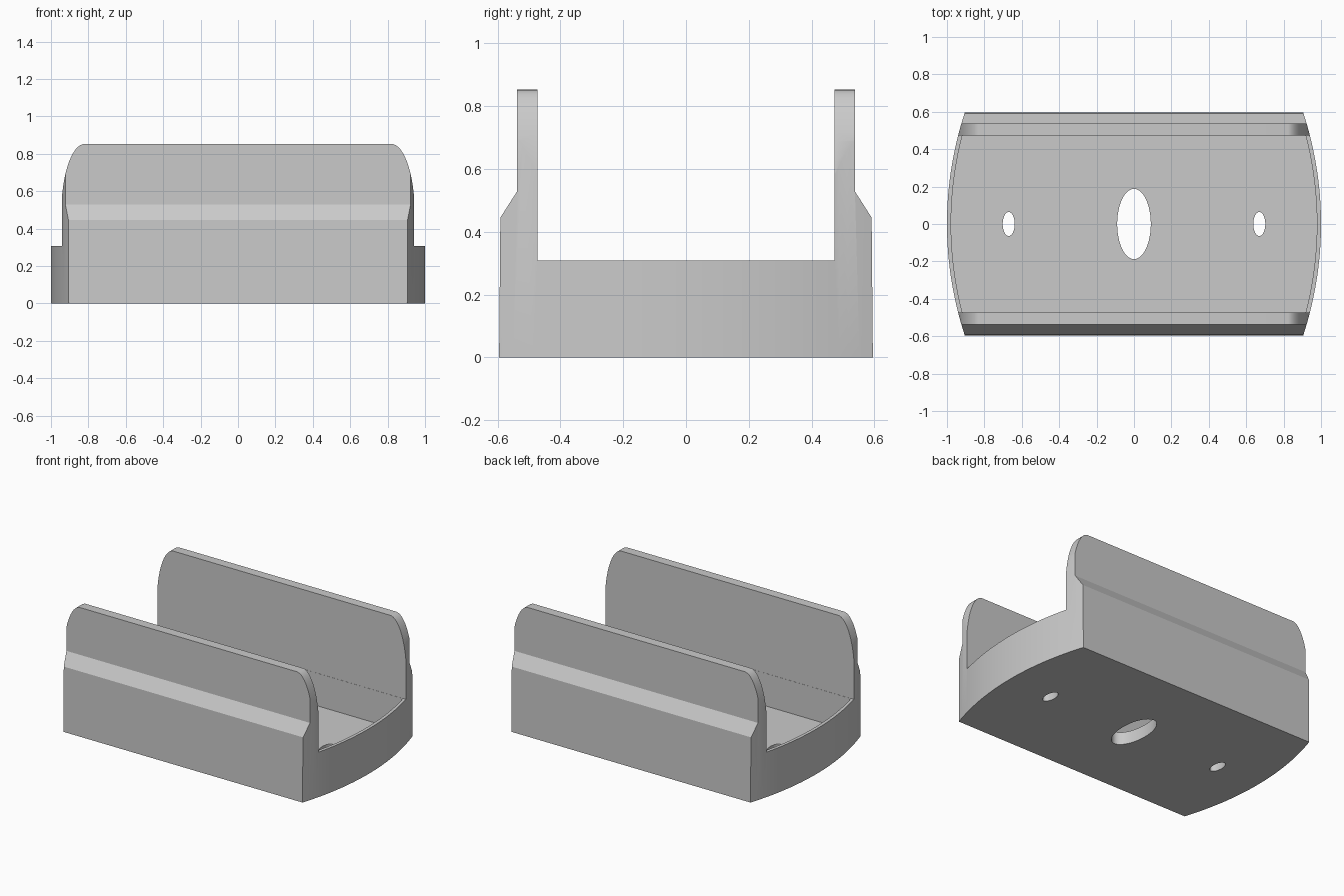
import bpy, bmesh
from math import sin, cos, pi, sqrt

default = bpy.data.objects.get("Cube")
if default:
    bpy.data.objects.remove(default, do_unlink=True)

grey = bpy.data.materials.new("plain grey")
grey.use_nodes = True
colour = (0.59, 0.59, 0.59, 1)
grey.diffuse_color = colour
grey.node_tree.nodes["Principled BSDF"].inputs["Base Color"].default_value = colour


def prism(name, outline, axis, low, high):
    """Extrude a 2D outline along one axis; the outline uses the other two in order."""
    bm = bmesh.new()
    verts = []
    for a, b in outline:
        co = [a, b]
        co.insert(axis, low)
        verts.append(bm.verts.new(co))
    face = bm.faces.new(verts)
    moved = bmesh.ops.extrude_face_region(bm, geom=[face])["geom"]
    offset = [0, 0, 0]
    offset[axis] = high - low
    bmesh.ops.translate(bm, vec=offset, verts=[v for v in moved if isinstance(v, bmesh.types.BMVert)])
    bmesh.ops.recalc_face_normals(bm, faces=bm.faces)
    mesh = bpy.data.meshes.new(name)
    bm.to_mesh(mesh)
    bm.free()
    mesh.materials.append(grey)
    obj = bpy.data.objects.new(name, mesh)
    bpy.context.collection.objects.link(obj)
    return obj


def combine(target, tool, operation):
    """Apply a boolean and discard the tool."""
    tool.hide_render = True
    mod = target.modifiers.new(operation, "BOOLEAN")
    mod.operation = operation
    mod.solver = "EXACT"
    mod.object = tool
    bpy.context.view_layer.objects.active = target
    bpy.ops.object.modifier_apply(modifier=mod.name)
    bpy.data.objects.remove(tool, do_unlink=True)


def mirrored(half):
    """Close a right-hand outline with its mirror image."""
    return half + [(-a, b) for a, b in reversed(half)]


def bowed_plan(radius, half_width, steps=40):
    """Plan outline whose two ends bulge outward as shallow arcs."""
    half = []
    for i in range(steps + 1):
        y = half_width * (2 * i / steps - 1)
        half.append((sqrt(radius ** 2 - y ** 2) - (RADIUS - 1), y))
    return mirrored(half)


def ellipse(cx, rx, ry, steps=48):
    return [(cx + rx * cos(2 * pi * i / steps), ry * sin(2 * pi * i / steps)) for i in range(steps)]


RADIUS, INNER, FLOOR, RIM, TOP = 1.91, 0.473, 0.085, 0.308, 0.852

# Channel with shouldered side walls
section = mirrored([(0.595, 0), (0.591, 0.445), (0.538, 0.528), (0.538, TOP), (INNER, TOP), (INNER, RIM)])
body = prism("cradle_body", section, 0, -1.1, 1.1)

# Bowed ends
combine(body, prism("end_bow", bowed_plan(RADIUS, 0.65), 2, -0.1, 1), "INTERSECT")

# Rounded upper wall corners, the top edge kept just clear of the wall tops
corner = [(1.05, -0.1), (1.05, 0.4), (0.945, 0.4)]
for i in range(17):
    t = pi / 2 * i / 16
    corner.append((0.82 + 0.125 * cos(t), 0.48 + (TOP + 0.0005 - 0.48) * sin(t)))
combine(body, prism("wall_rounding", mirrored(corner), 1, -0.8, 0.8), "INTERSECT")

# Sunken floor, leaving a thin rim at each end
combine(body, prism("floor_recess", bowed_plan(RADIUS - 0.022, INNER - 0.001), 2, FLOOR, 0.4), "DIFFERENCE")

# Oval holes through the floor
for cx, rx, ry in ((0, 0.09, 0.188), (0.67, 0.032, 0.064), (-0.67, 0.032, 0.064)):
    combine(body, prism("floor_hole", ellipse(cx, rx, ry), 2, -0.1, 0.25), "DIFFERENCE")

# Smooth curves, crisp edges
bpy.ops.object.select_all(action="DESELECT")
body.select_set(True)
bpy.context.view_layer.objects.active = body
bpy.ops.object.shade_smooth_by_angle(angle=pi / 7)
